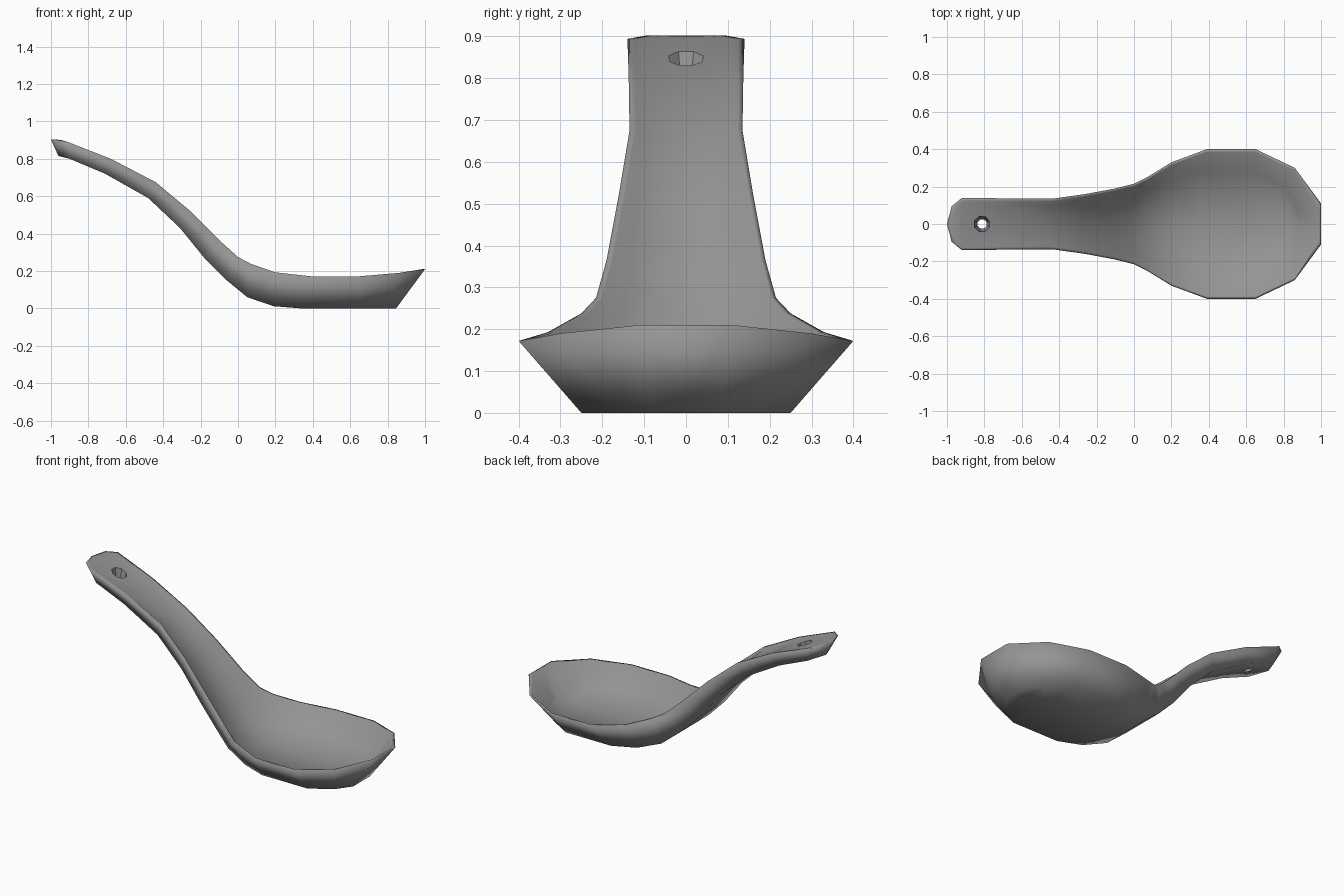
import bpy
import bmesh
from mathutils import Vector

cube = bpy.data.objects.get("Cube")
if cube:
    bpy.data.objects.remove(cube, do_unlink=True)

# Glazed ceramic colour
ceramic = bpy.data.materials.new("grey ceramic")
ceramic.use_nodes = True
colour = (0.30, 0.30, 0.30, 1)
ceramic.diffuse_color = colour
ceramic.node_tree.nodes["Principled BSDF"].inputs["Base Color"].default_value = colour

# Stations from handle end to bowl tip:
# rim x, rim z, rim half width, base x, base z, base half width, hollow level
STATIONS = [
    (-.975, .902, .095, -.935, .815, .07, .98),
    (-.92, .894, .14, -.9, .8, .1, .98),
    (-.68, .8, .137, -.71, .72, .1, .94),
    (-.44, .675, .135, -.48, .59, .1, .84),
    (-.26, .525, .16, -.31, .43, .11, .76),
    (-.1, .365, .19, -.18, .27, .12, .68),
    (0, .275, .215, -.06, .15, .14, .6),
    (.07, .238, .25, .05, .06, .17, .52),
    (.2, .193, .33, .19, .012, .21, .44),
    (.39, .172, .4, .34, 0, .25, .4),
    (.65, .172, .4, .65, 0, .25, .38),
    (.86, .19, .3, .78, 0, .17, .38),
    (1, .21, .11, .845, 0, .08, .4),
]
LIP = 0.015
DIP = 0.04
END_BULGE = Vector((-0.025, 0, 0))
HOLE = Vector((-0.81, 0, 0.81))
HOLE_REACH = 0.06


def on_centre(point, drop=0):
    return Vector((point.x, 0, point.z - drop))


def section(station, inset):
    """Half cross-section: base centre, base edge, rim, lip, hollow edge, hollow centre."""
    rim_x, rim_z, rim_w, base_x, base_z, base_w, level = station
    rim = Vector((rim_x, rim_w, rim_z))
    base = Vector((base_x, base_w, base_z))
    lip = rim + Vector((inset * LIP, -LIP, 0))
    hollow = base.lerp(rim, level) + Vector((inset * LIP * 2, -LIP * 2, 0))
    return [on_centre(base), base, rim, lip, hollow,
            on_centre(hollow, DIP * (1 - level))]


def close_end(bm, loop, bulge):
    """Close an open end with an outer wall, a lip strip and an inner wall."""
    base_mid, base, rim, lip, hollow, hollow_mid = loop
    rim_mid = bm.verts.new(on_centre(rim.co) + bulge)
    lip_mid = bm.verts.new(on_centre(lip.co) + bulge)
    base_mid.co += bulge
    bm.faces.new((base_mid, base, rim, rim_mid))
    bm.faces.new((rim_mid, rim, lip, lip_mid))
    bm.faces.new((lip_mid, lip, hollow, hollow_mid))


# Spoon body: half loft along the stations, mirrored across the middle
bm = bmesh.new()
last = len(STATIONS) - 1
loops = []
for i, station in enumerate(STATIONS):
    inset = 1 if i == 0 else -1 if i == last else 0
    loops.append([bm.verts.new(p) for p in section(station, inset)])
for a, b in zip(loops, loops[1:]):
    for j in range(len(a) - 1):
        bm.faces.new((a[j], b[j], b[j + 1], a[j + 1]))
close_end(bm, loops[0], END_BULGE)
close_end(bm, loops[-1], Vector())
half = bm.verts[:] + bm.edges[:] + bm.faces[:]
for item in bmesh.ops.duplicate(bm, geom=half)["geom"]:
    if isinstance(item, bmesh.types.BMVert):
        item.co.y = -item.co.y
bmesh.ops.remove_doubles(bm, verts=bm.verts[:], dist=0.0005)
bmesh.ops.recalc_face_normals(bm, faces=bm.faces[:])
mesh = bpy.data.meshes.new("spoon")
bm.to_mesh(mesh)
bm.free()
mesh.materials.append(ceramic)
spoon = bpy.data.objects.new("spoon", mesh)
bpy.context.collection.objects.link(spoon)

# Hanging hole: tapered eight-sided cutter through the handle
bpy.ops.mesh.primitive_cone_add(vertices=8, radius1=0.012, radius2=0.06,
                                depth=0.24, location=HOLE,
                                rotation=(0, 0, 0.3927))
cutter = bpy.context.object
cutter.name = "hole_cutter"
cutter.hide_render = True
cutter.data.materials.append(ceramic)

bpy.ops.object.select_all(action="DESELECT")
spoon.select_set(True)
bpy.context.view_layer.objects.active = spoon
cut = spoon.modifiers.new("hanging_hole", "BOOLEAN")
cut.operation = "DIFFERENCE"
cut.object = cutter
bpy.ops.object.modifier_apply(modifier=cut.name)
bpy.data.objects.remove(cutter, do_unlink=True)

# Smooth glaze all over, crisp only around the hole
bpy.ops.object.shade_smooth()
points = spoon.data.vertices
for edge in spoon.data.edges:
    ends = [points[v].co - HOLE for v in edge.vertices]
    edge.use_edge_sharp = all(end.xy.length < HOLE_REACH for end in ends)
